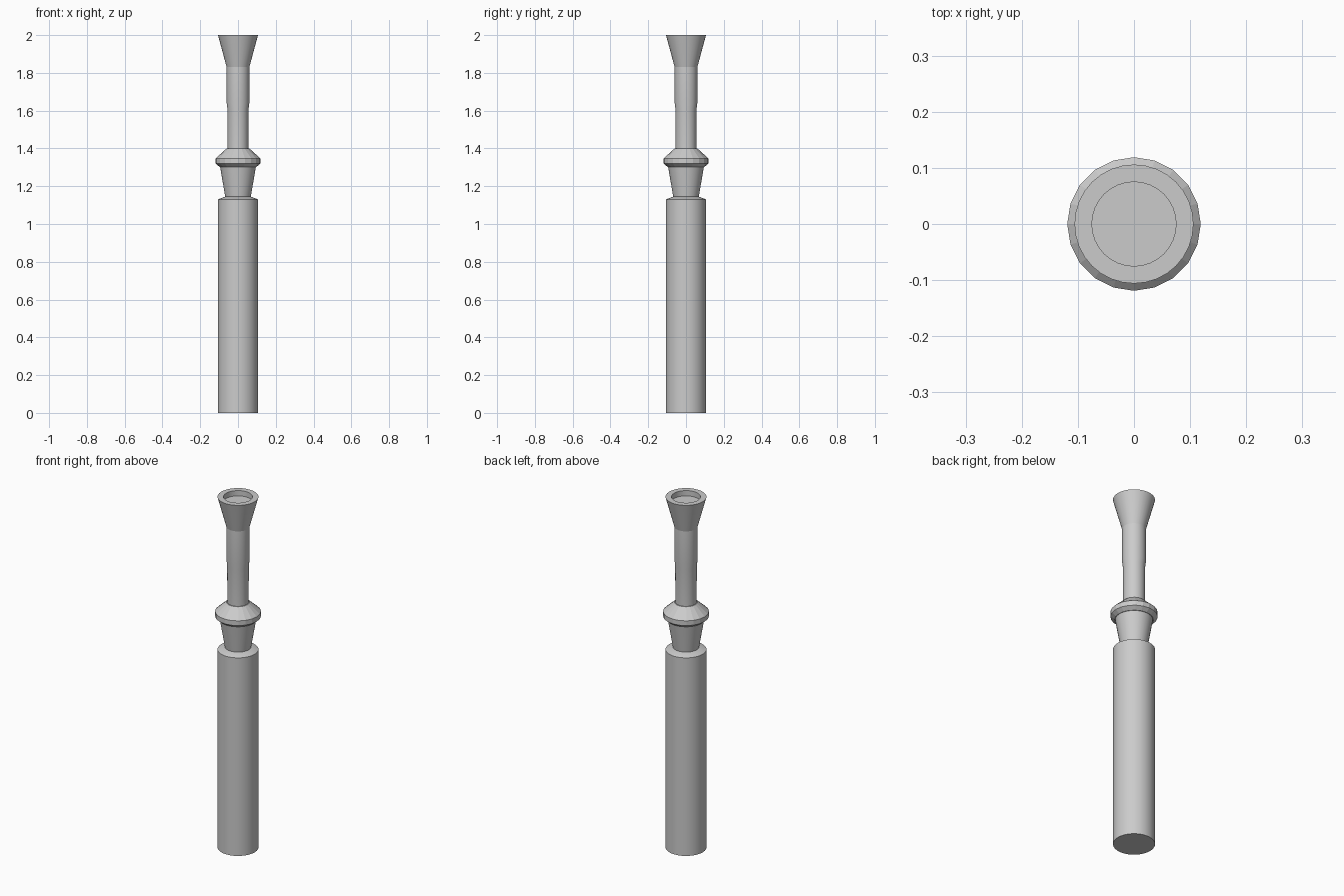
import bpy, bmesh, math

if "Cube" in bpy.data.objects:
    bpy.data.objects.remove(bpy.data.objects["Cube"])


def lathe(name, profile, sides, smooth=True):
    """Revolve (radius, z) points around z and cap both ends."""
    bm = bmesh.new()
    rings = []
    for r, z in profile:
        rings.append([bm.verts.new((r * math.cos(2 * math.pi * i / sides),
                                    r * math.sin(2 * math.pi * i / sides), z))
                      for i in range(sides)])
    for a, b in zip(rings, rings[1:]):
        for i in range(sides):
            j = (i + 1) % sides
            bm.faces.new((a[i], a[j], b[j], b[i]))
    bm.faces.new(rings[0][::-1])
    bm.faces.new(rings[-1])
    mesh = bpy.data.meshes.new(name)
    bm.to_mesh(mesh)
    bm.free()
    obj = bpy.data.objects.new(name, mesh)
    bpy.context.collection.objects.link(obj)
    if smooth:
        bpy.ops.object.select_all(action='DESELECT')
        obj.select_set(True)
        bpy.context.view_layer.objects.active = obj
        bpy.ops.object.shade_smooth_by_angle(angle=math.radians(25))
    return obj


# Long grip with a shallow sloped shoulder
lathe("grip", [(0.106, 0), (0.106, 1.13), (0.068, 1.145)], 32)

# Tapered socket between grip and collar
lathe("socket", [(0.067, 1.14), (0.095, 1.305)], 32)

# Faceted collar with conical top
lathe("collar", [(0.098, 1.303), (0.119, 1.32), (0.119, 1.347), (0.06, 1.40)], 20, False)

# Slim neck, slightly wider in its upper half
lathe("neck", [(0.055, 1.39), (0.056, 1.61), (0.06, 1.64), (0.06, 1.835)], 32)

# Flared emitter with a recessed end
lathe("emitter", [(0.06, 1.83), (0.106, 2.0), (0.075, 2.0), (0.075, 1.97)], 32)
